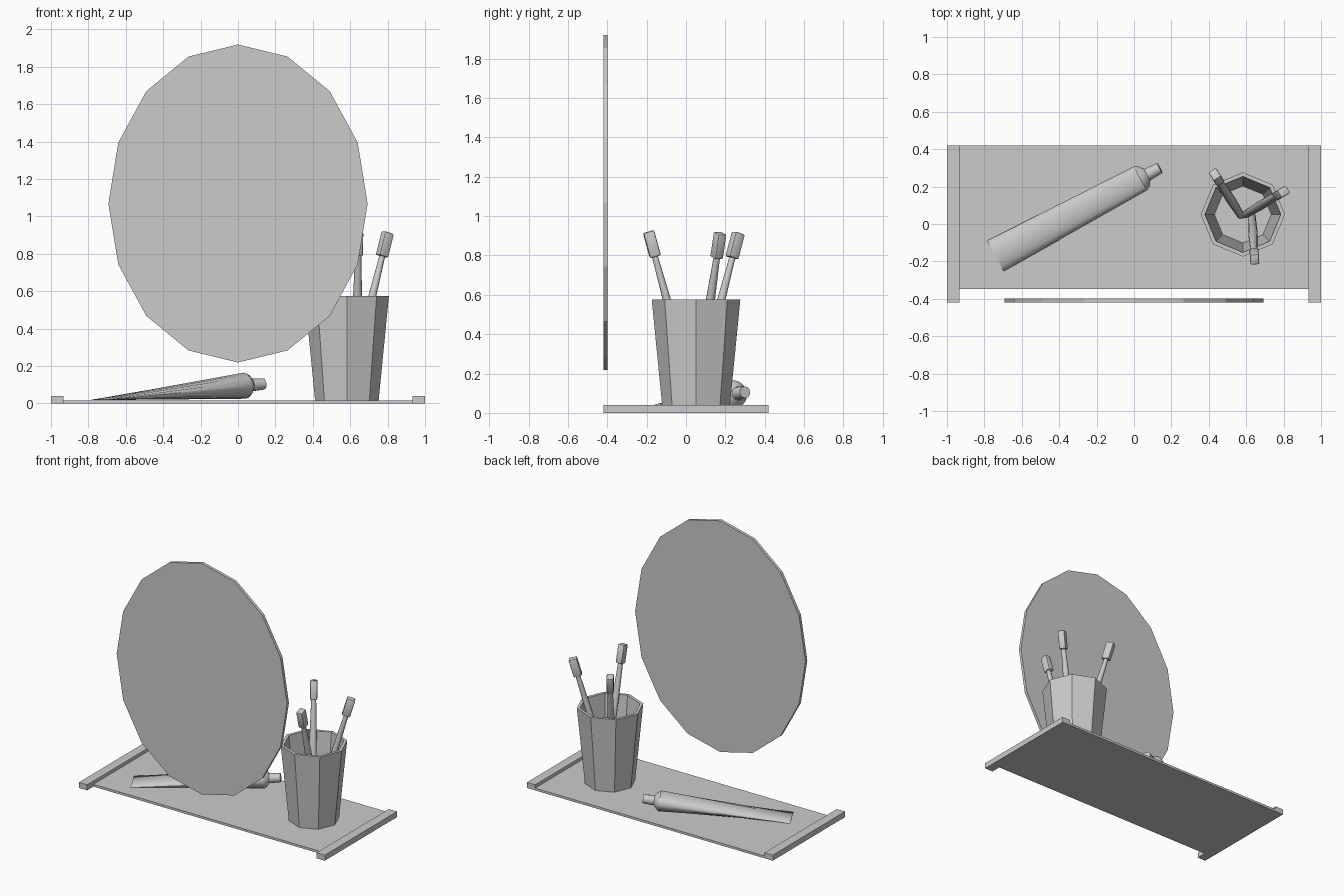
import bpy, bmesh
from math import cos, sin, pi, radians
from mathutils import Matrix, Vector

if "Cube" in bpy.data.objects:
    bpy.data.objects.remove(bpy.data.objects["Cube"])


def finish(bm, name, smooth=None):
    bmesh.ops.recalc_face_normals(bm, faces=bm.faces)
    me = bpy.data.meshes.new(name)
    bm.to_mesh(me)
    bm.free()
    ob = bpy.data.objects.new(name, me)
    bpy.context.collection.objects.link(ob)
    if smooth:
        bpy.ops.object.select_all(action='DESELECT')
        ob.select_set(True)
        bpy.context.view_layer.objects.active = ob
        bpy.ops.object.shade_smooth_by_angle(angle=radians(smooth))
    return ob


def box(name, lo, hi):
    lo, hi = Vector(lo), Vector(hi)
    bm = bmesh.new()
    m = Matrix.Translation((lo + hi) / 2) @ Matrix.Diagonal((*(hi - lo), 1))
    bmesh.ops.create_cube(bm, size=1, matrix=m)
    return finish(bm, name)


def loft(bm, rings, n, mat):
    """Closed loft along local z; each ring is (z, half width x, half width y)."""
    loops = [[bm.verts.new(mat @ Vector((rx * cos(2 * pi * i / n), ry * sin(2 * pi * i / n), z)))
              for i in range(n)] for z, rx, ry in rings]
    for a, b in zip(loops, loops[1:]):
        for i in range(n):
            j = (i + 1) % n
            bm.faces.new((a[i], a[j], b[j], b[i]))
    bm.faces.new(loops[0])
    bm.faces.new(loops[-1])


def frame(base, tip):
    """Local z along base-tip, local x horizontal, local y facing up."""
    d = (Vector(tip) - Vector(base)).normalized()
    side = Vector((0, 0, 1)).cross(d).normalized()
    up = d.cross(side)
    m = Matrix((side, up, d)).transposed().to_4x4()
    return Matrix.Translation(base) @ m, (Vector(tip) - Vector(base)).length


# shelf with raised end rails
box("shelf_panel", (-0.933, -0.347, 0), (0.933, 0.42, 0.017))
box("left_rail", (-1, -0.42, 0), (-0.933, 0.42, 0.041))
box("right_rail", (0.933, -0.42, 0), (1, 0.42, 0.041))

# oval mirror, a 16-sided disc
bm = bmesh.new()
loft(bm, [(0, 0.693, 0.85), (0.022, 0.693, 0.85)], 16,
     Matrix.Translation((0, -0.398, 1.069)) @ Matrix.Rotation(pi / 2, 4, 'X'))
finish(bm, "mirror")

# octagonal tapered cup: outer wall, rim, inner wall, inner floor
bm = bmesh.new()
loft(bm, [(0.017, 0.17, 0.17), (0.575, 0.225, 0.225), (0.575, 0.203, 0.203), (0.04, 0.152, 0.152)],
     8, Matrix.Translation((0.582, 0.051, 0)))
finish(bm, "cup")

# three toothbrushes leaning on the rim
brushes = [((0.585, 0.045, 0.04), (0.803, 0.175, 0.915)),
           ((0.575, 0.04, 0.04), (0.43, 0.268, 0.915)),
           ((0.63, 0.05, 0.04), (0.645, -0.193, 0.922))]
for k, (base, tip) in enumerate(brushes, 1):
    m, length = frame(base, tip)
    bm = bmesh.new()
    loft(bm, [(0, 0.014, 0.012), (0.03, 0.02, 0.017), (0.35, 0.025, 0.022),
              (0.55, 0.024, 0.021), (length - 0.14, 0.017, 0.016), (length - 0.08, 0.016, 0.015)], 10, m)
    finish(bm, f"brush_handle_{k}", 40)
    bm = bmesh.new()
    bmesh.ops.create_cube(bm, size=1, matrix=m @ Matrix.Translation((0, 0.002, length - 0.068))
                          @ Matrix.Diagonal((0.048, 0.057, 0.132, 1)))
    bmesh.ops.bevel(bm, geom=bm.edges[:], offset=0.008, segments=2, profile=0.5, affect='EDGES')
    finish(bm, f"brush_head_{k}", 40)

# squeeze tube: flat crimp opening to a round shoulder, then the cap
m, _ = frame((-0.74, -0.171, 0.02), (0.139, 0.30, 0.105))
bm = bmesh.new()
loft(bm, [(0, 0.093, 0.002), (0.885, 0.073, 0.07), (0.905, 0.06, 0.058), (0.925, 0.033, 0.033)], 16, m)
finish(bm, "paste_tube", 35)
bm = bmesh.new()
loft(bm, [(0.915, 0.035, 0.035), (1.0, 0.03, 0.03)], 12, m)
finish(bm, "tube_cap", 35)
